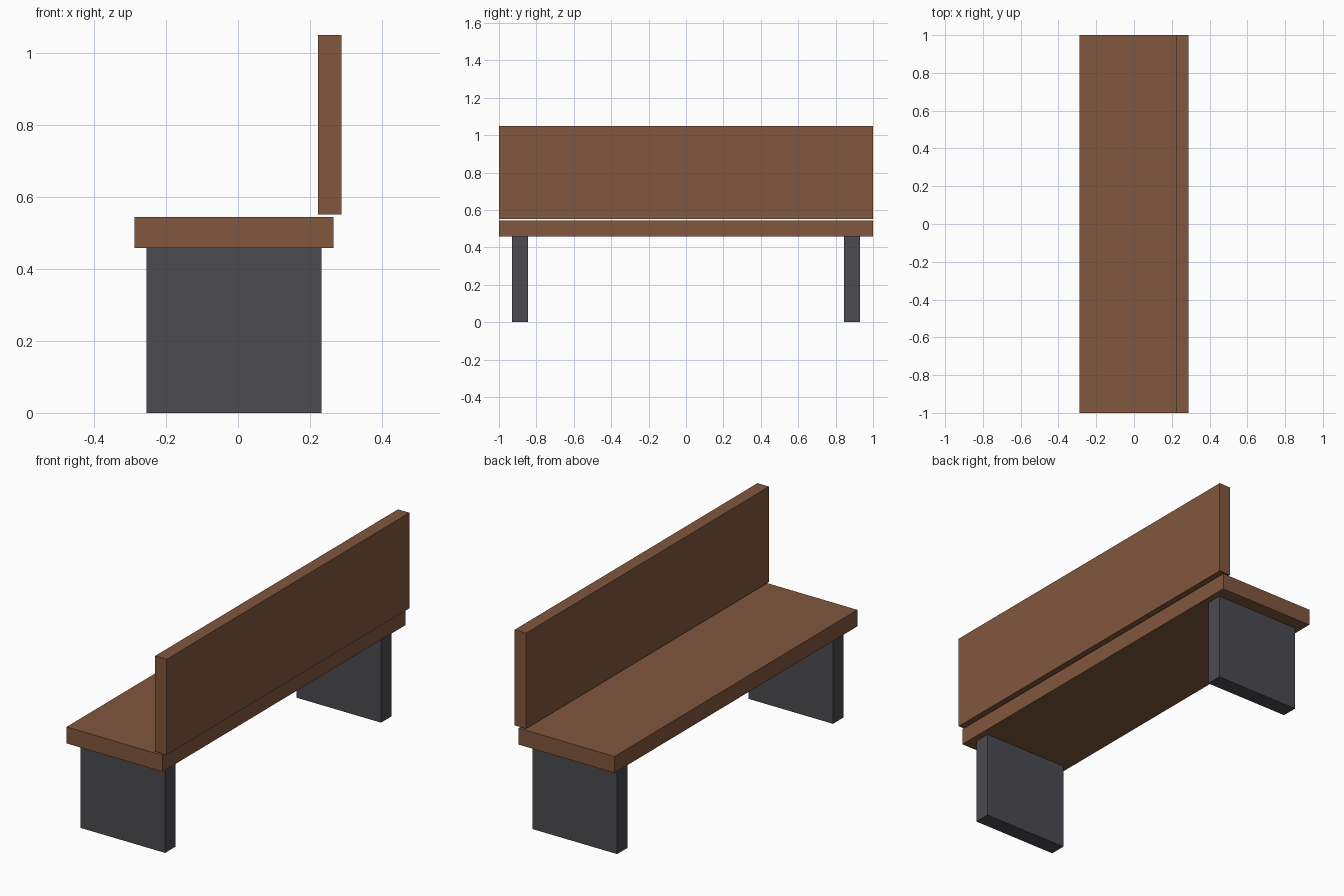
import bpy

if "Cube" in bpy.data.objects:
    bpy.data.objects.remove(bpy.data.objects["Cube"])


def material(name, color):
    mat = bpy.data.materials.new(name)
    mat.diffuse_color = (*color, 1.0)
    mat.use_nodes = True
    mat.node_tree.nodes["Principled BSDF"].inputs["Base Color"].default_value = mat.diffuse_color
    return mat


def box(name, x, y, z, mat):
    """Box spanning the given (min, max) ranges."""
    bpy.ops.mesh.primitive_cube_add(size=1)
    obj = bpy.context.object
    obj.name = name
    for v in obj.data.vertices:
        v.co = [lo + (c + 0.5) * (hi - lo) for c, (lo, hi) in zip(v.co, (x, y, z))]
    obj.data.materials.append(mat)
    return obj


wood = material("brown_wood", (0.22, 0.095, 0.047))
metal = material("dark_metal", (0.07, 0.07, 0.082))

SEAT_BOTTOM = 0.458

# Seat plank and upright backrest, with a thin gap between them
box("seat", (-0.288, 0.265), (-1, 1), (SEAT_BOTTOM, 0.544), wood)
box("backrest", (0.222, 0.288), (-1, 1), (0.552, 1.05), wood)

# Slab legs, one near each end
for name, side in (("front_leg", -1), ("rear_leg", 1)):
    y = sorted((side * 0.846, side * 0.931))
    box(name, (-0.255, 0.232), y, (0, SEAT_BOTTOM), metal)
